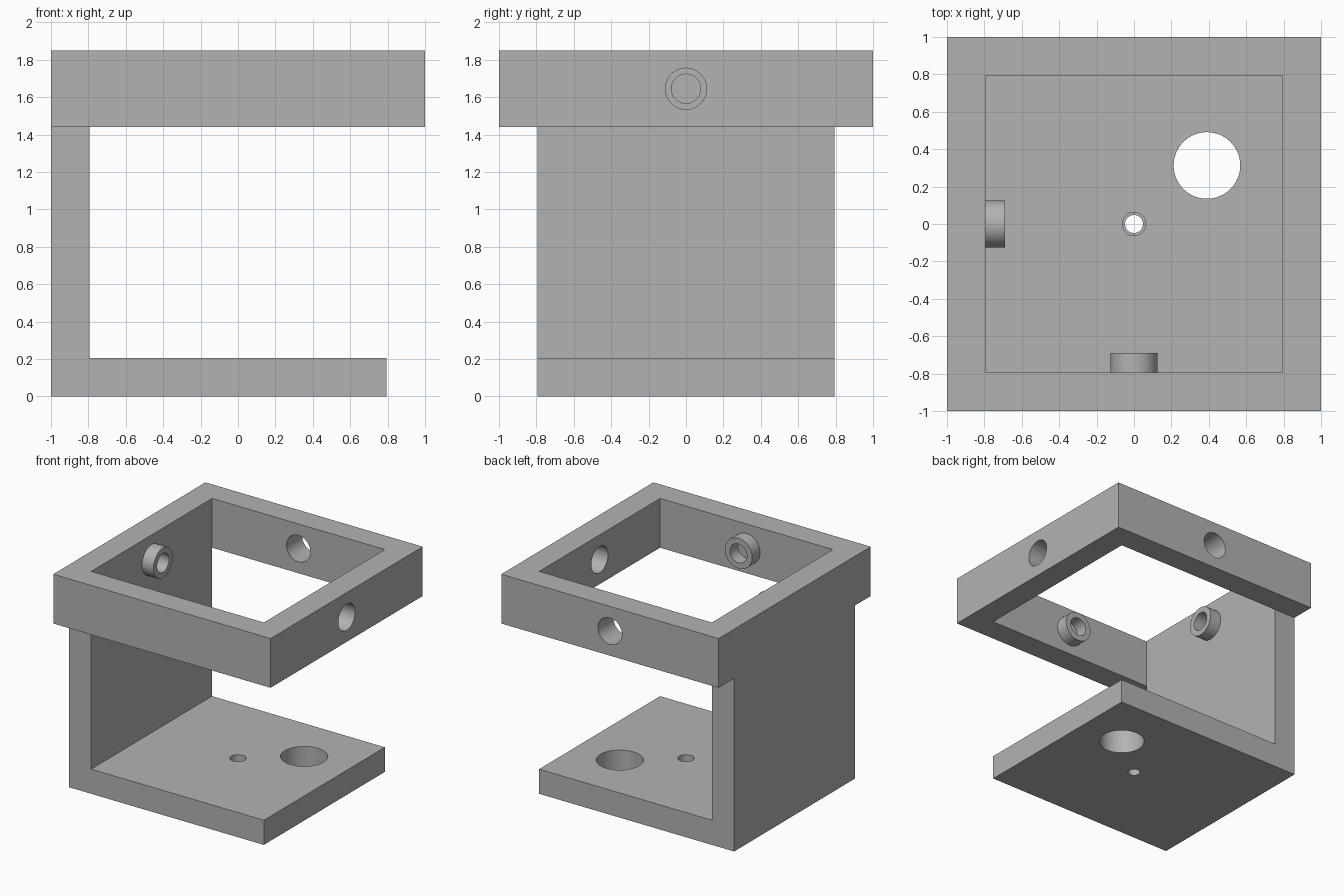
import bpy, bmesh
from math import pi, radians
from mathutils import Matrix

if "Cube" in bpy.data.objects:
    bpy.data.objects.remove(bpy.data.objects["Cube"], do_unlink=True)

grey = bpy.data.materials.new("plain grey")
grey.use_nodes = True
grey.diffuse_color = (0.45, 0.45, 0.45, 1)
grey.node_tree.nodes["Principled BSDF"].inputs["Base Color"].default_value = grey.diffuse_color

INNER = 0.795        # inside half width of the frame
BASE_TOP = 0.205
FRAME_LOW, FRAME_TOP = 1.44, 1.85
AXIS_Z = (FRAME_LOW + FRAME_TOP) / 2
TURN = {"x": Matrix.Rotation(pi / 2, 4, "Y"), "y": Matrix.Rotation(pi / 2, 4, "X"), "z": Matrix()}


def finish(name, bm):
    bmesh.ops.recalc_face_normals(bm, faces=bm.faces)
    mesh = bpy.data.meshes.new(name)
    bm.to_mesh(mesh)
    bm.free()
    mesh.materials.append(grey)
    obj = bpy.data.objects.new(name, mesh)
    bpy.context.collection.objects.link(obj)
    return obj


def prism(name, outline, place, offset):
    """Extrude a closed 2D outline, placed in 3D, along an offset."""
    bm = bmesh.new()
    face = bm.faces.new([bm.verts.new(place(*p)) for p in outline])
    new = bmesh.ops.extrude_face_region(bm, geom=[face])["geom"]
    verts = [v for v in new if isinstance(v, bmesh.types.BMVert)]
    bmesh.ops.translate(bm, vec=offset, verts=verts)
    return finish(name, bm)


def square(half):
    return [(-half, -half), (half, -half), (half, half), (-half, half)]


def cylinder(name, radius, length, centre, axis):
    bm = bmesh.new()
    bmesh.ops.create_cone(bm, cap_ends=True, segments=64, radius1=radius, radius2=radius,
                          depth=length, matrix=Matrix.Translation(centre) @ TURN[axis])
    return finish(name, bm)


def cut(obj, cutters):
    bpy.context.view_layer.objects.active = obj
    for cutter in cutters:
        mod = obj.modifiers.new("cut", "BOOLEAN")
        mod.operation, mod.solver, mod.object = "DIFFERENCE", "EXACT", cutter
        bpy.ops.object.modifier_apply(modifier=mod.name)
        bpy.data.objects.remove(cutter, do_unlink=True)


def smooth(obj):
    bpy.ops.object.select_all(action="DESELECT")
    obj.select_set(True)
    bpy.context.view_layer.objects.active = obj
    bpy.ops.object.shade_smooth_by_angle(angle=radians(30))


# L-shaped bracket: base plate and side wall
bracket = prism("base_and_wall",
                [(-1, 0), (INNER, 0), (INNER, BASE_TOP), (-INNER, BASE_TOP),
                 (-INNER, FRAME_LOW), (-1, FRAME_LOW)],
                lambda x, z: (x, -INNER, z), (0, 2 * INNER, 0))
cut(bracket, [
    cylinder("large_hole", 0.178, 1, (0.39, 0.313, 0), "z"),
    cylinder("centre_hole", 0.048, 1, (0, 0, 0), "z"),
    cylinder("centre_counterbore", 0.062, 0.2, (0, 0, BASE_TOP), "z"),
])

# Square top frame with holes through the left and back sides
frame = prism("top_frame", square(1), lambda x, y: (x, y, FRAME_LOW), (0, 0, FRAME_TOP - FRAME_LOW))
cut(frame, [
    prism("opening", square(INNER), lambda x, y: (x, y, 1), (0, 0, 1.5)),
    cylinder("left_hole", 0.11, 0.5, (0.9, 0, AXIS_Z), "x"),
    cylinder("back_hole", 0.11, 0.5, (0, 0.9, AXIS_Z), "y"),
])

# Ring bosses on the inside of the two solid sides
bosses = []
middle = -INNER + 0.0525
for name, centre, axis in (("side_boss", (middle, 0, AXIS_Z), "x"),
                           ("front_boss", (0, middle, AXIS_Z), "y")):
    boss = cylinder(name, 0.126, 0.105, centre, axis)
    cut(boss, [cylinder("bore", 0.078, 0.3, centre, axis)])
    bosses.append(boss)

for part in [bracket, frame] + bosses:
    smooth(part)
